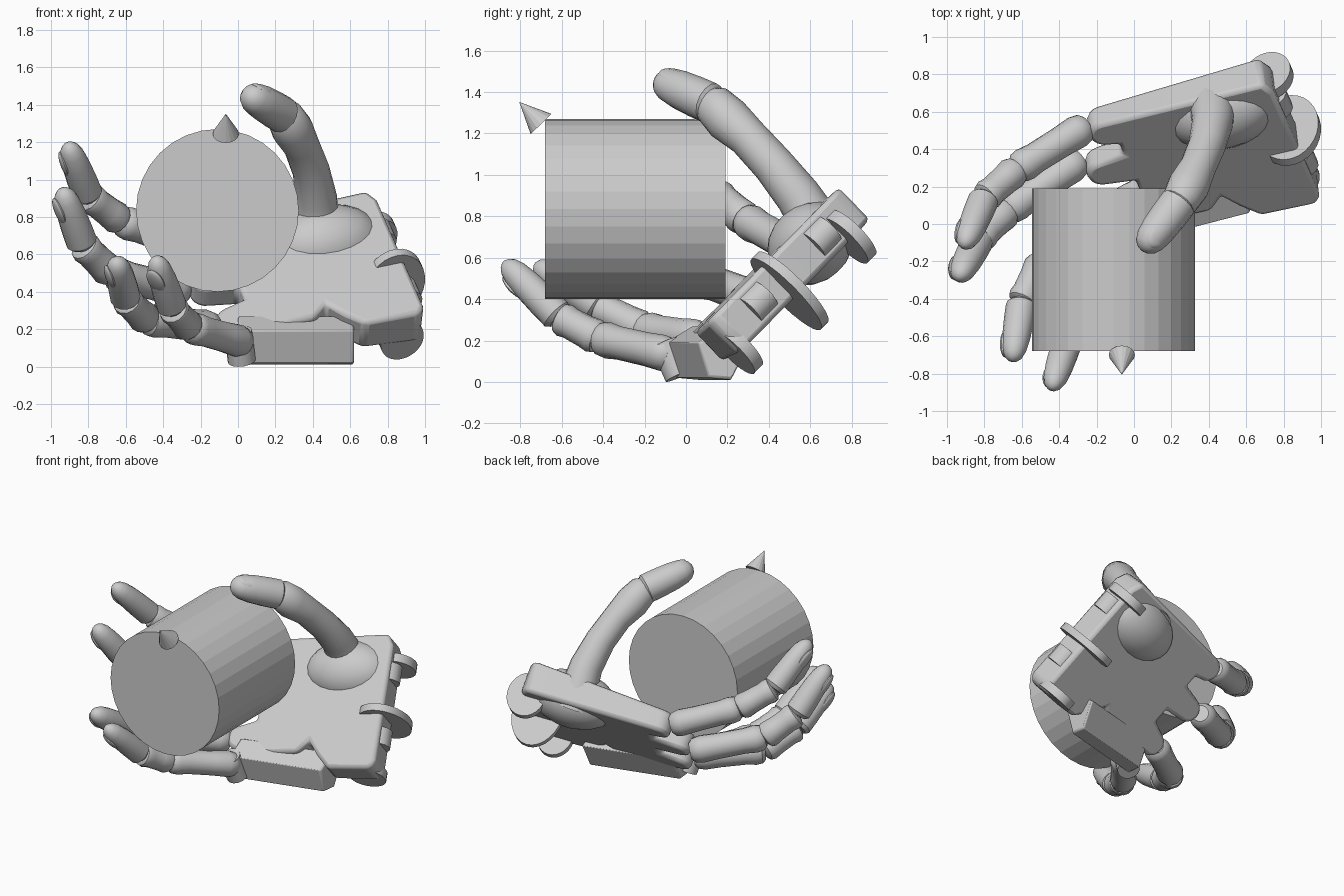
import bpy, bmesh, math
from mathutils import Vector as V, Matrix

if "Cube" in bpy.data.objects:
    bpy.data.objects.remove(bpy.data.objects["Cube"])

# Hand frame: A = upper wrist corner on the back of the hand
A = V((.72, .87, .76))
L = V((-.95, -.27, -.15)).normalized()            # wrist -> fingers
F = V((-.27, .68, .69)).cross(L).normalized()     # out of the palm
U = L.cross(F)                                    # little finger -> thumb
AXES = Matrix((U, L, F)).transposed().to_4x4()


def hand(l, u, f=0):
    return A + L * l + U * u + F * f


def finish(bm, name, angle=35, bevel=0):
    bmesh.ops.recalc_face_normals(bm, faces=bm.faces)
    me = bpy.data.meshes.new(name)
    bm.to_mesh(me)
    bm.free()
    ob = bpy.data.objects.new(name, me)
    bpy.context.collection.objects.link(ob)
    if bevel:
        m = ob.modifiers.new("soft_edges", 'BEVEL')
        m.width, m.segments, m.limit_method = bevel, 2, 'ANGLE'
        m.angle_limit = math.radians(40)
    if angle:
        bpy.ops.object.select_all(action='DESELECT')
        ob.select_set(True)
        bpy.context.view_layer.objects.active = ob
        bpy.ops.object.shade_smooth_by_angle(angle=math.radians(angle))
    return ob


def tube(name, pts, radii, sides=14):
    """Closed round loft through points with varying radius."""
    pts = [V(p) for p in pts]
    bm = bmesh.new()
    rings, side = [], None
    for i, p in enumerate(pts):
        t = (pts[min(i + 1, len(pts) - 1)] - pts[max(i - 1, 0)]).normalized()
        side = t.orthogonal() if side is None else side - t * side.dot(t)
        side.normalize()
        other = t.cross(side)
        rings.append([bm.verts.new(p + (side * math.cos(a) + other * math.sin(a)) * radii[i])
                      for a in (2 * math.pi * k / sides for k in range(sides))])
    for r, s in zip(rings, rings[1:]):
        for k in range(sides):
            n = (k + 1) % sides
            bm.faces.new((r[k], r[n], s[n], s[k]))
    bm.faces.new(rings[0])
    bm.faces.new(rings[-1])
    return finish(bm, name)


def plate(name, outline, wrist_depth, finger_depth, bevel):
    """Outline in hand (l, u) coordinates; thickness tapers toward the fingers."""
    bm = bmesh.new()
    low = [bm.verts.new(hand(l, u)) for l, u in outline]
    top = [bm.verts.new(hand(l, u, wrist_depth + (finger_depth - wrist_depth) * l)) for l, u in outline]
    bm.faces.new(low)
    bm.faces.new(top)
    for i in range(len(low)):
        bm.faces.new((low[i - 1], low[i], top[i], top[i - 1]))
    return finish(bm, name, 35, bevel)


def ellipsoid(name, centre, axes, size):
    bm = bmesh.new()
    bmesh.ops.create_uvsphere(bm, u_segments=20, v_segments=10, radius=1,
                              matrix=Matrix.Translation(centre) @ axes @ Matrix.Diagonal((*size, 1)))
    return finish(bm, name)


def cone(name, a, b, r1, r2, sides, squash=None):
    a, b = V(a), V(b)
    d = b - a
    rot = AXES @ Matrix.Rotation(math.pi / 2, 4, 'Y') if squash else d.to_track_quat('Z', 'Y').to_matrix().to_4x4()
    scale = Matrix.Diagonal((*(squash or (1, 1)), 1, 1))
    bm = bmesh.new()
    bmesh.ops.create_cone(bm, cap_ends=True, segments=sides, radius1=r1, radius2=r2, depth=d.length,
                          matrix=Matrix.Translation((a + b) / 2) @ rot @ scale)
    return finish(bm, name, 35 if squash else 0)


BONE = [(-.03, .6), (.02, .88), (.12, 1), (.35, .94), (.72, .93), (.87, 1.02), (.96, .95), (1.01, .7)]
TIP = [(0, .75), (.06, 1), (.3, 1), (.6, .95), (.8, .84), (.91, .66), (.97, .42), (1, .15)]


def segment(name, a, b, ra, rb, profile):
    a, b = V(a), V(b)
    tube(name, [a.lerp(b, t) for t, _ in profile], [(ra + (rb - ra) * t) * s for t, s in profile])


def nail(name, before, a, b, r):
    d = (b - a).normalized()
    up = (a - before).normalized() - d
    up = (up - d * up.dot(d)).normalized()
    m = Matrix((d, up.cross(d), up)).transposed().to_4x4()
    ellipsoid(name, a.lerp(b, .68) + up * r * .62, m, (r * .95, r * .62, r * .25))


# Held drum and its small pointer
cone("drum", (-.11, .19, .835), (-.11, -.68, .835), .435, .435, 32)
cone("pointer", (-.065, -.7, 1.245), (-.065, -.805, 1.352), .07, 0, 16)

# Palm plate with round knuckle prongs
knuckles = [(.95, -.05, .05), (1.05, -.336, -.04), (1.01, -.66, -.2)]
valleys = [(.9, -.15, .9, -.23), (.9, -.44, .9, -.54), (.88, -.76, .8, -.78)]
outline = [(0, -.03), (.04, .05)]
for (l, u, tilt), v in zip(knuckles, valleys):
    for k in range(9):
        a = math.pi / 2 - math.pi * k / 8 + tilt
        outline.append((l + .085 * math.cos(a), u + .085 * math.sin(a)))
    outline += [v[:2], v[2:]]
outline += [(.58, -.78), (.5, -.7), (.43, -.8), (.34, -.9), (.04, -.91), (0, -.87)]
plate("palm", outline, .22, .15, .025)

# Fleshy mound under the thumb
ellipsoid("thumb_mound", hand(.32, -.17, .1), AXES, (.21, .3, .19))

# Little finger's metacarpal block
bm = bmesh.new()
for x, dy in ((0, 0), (.62, .16)):
    for y, z in ((-.1, .19), (-.05, .02), (.06, .01), (.15, .18), (.03, .27)):
        bm.verts.new((x, y + dy, z))
bmesh.ops.convex_hull(bm, input=bm.verts)
finish(bm, "little_metacarpal", 35, .012)
tube("little_knuckle", [(.02, -.03, .03), (.0, -.1, .19)], [.075, .075])

# Wrist hinge plates and pins
for name, c, rf, rl, th in (("upper", (.72, .79, .7), .15, .13, .06), ("middle", (.83, .5, .44), .24, .17, .05),
                            ("lower", (.87, .25, .16), .14, .12, .06)):
    c = V(c)
    cone(name + "_wrist_disc", c - U * th / 2, c + U * th / 2, 1, 1, 28, (rf, rl))
for i, (u0, u1) in enumerate(((-.14, -.26), (-.6, -.72))):
    tube("wrist_lug_%d" % i, [hand(.04, u0, .11), hand(.04, u1, .11)], [.085, .085])

# Fingers: knuckle, two joints, tip, base radius
fingers = {
    "index": ((-.26, .52, .65), (-.63, .29, .78), (-.8, .14, .91), (-.91, -.12, 1.19), .09),
    "middle": ((-.29, .34, .4), (-.68, .07, .5), (-.83, -.08, .65), (-.94, -.29, .95), .092),
    "ring": ((-.13, .07, .21), (-.49, -.2, .25), (-.6, -.42, .36), (-.65, -.73, .57), .09),
    "little": ((.03, -.07, .13), (-.26, -.42, .21), (-.35, -.61, .31), (-.44, -.88, .58), .088)}
for name, (*pts, r) in fingers.items():
    p = [V(q) for q in pts]
    segment(name + "_lower_bone", p[0], p[1], r, r * .98, BONE)
    segment(name + "_middle_bone", p[1], p[2], r * .98, r * .92, BONE)
    segment(name + "_tip", p[2], p[3], r * .92, r * .85, TIP)
    nail(name + "_nail", p[1], p[2], p[3], r)

# Thumb, growing out of the mound
tube("thumb_base", [(.43, .66, .66), (.42, .64, .72), (.42, .61, .79), (.42, .54, .9), (.39, .42, 1.05),
                    (.34, .3, 1.18), (.29, .2, 1.27), (.25, .13, 1.34), (.23, .1, 1.36)],
     [.15, .135, .12, .11, .1, .097, .112, .1, .07], 18)
a, b = V((.25, .13, 1.34)), V((.045, -.14, 1.46))
segment("thumb_tip", a, b, .1, .098, TIP)
nail("thumb_nail", V((.33, .29, 1.19)), a, b, .095)
